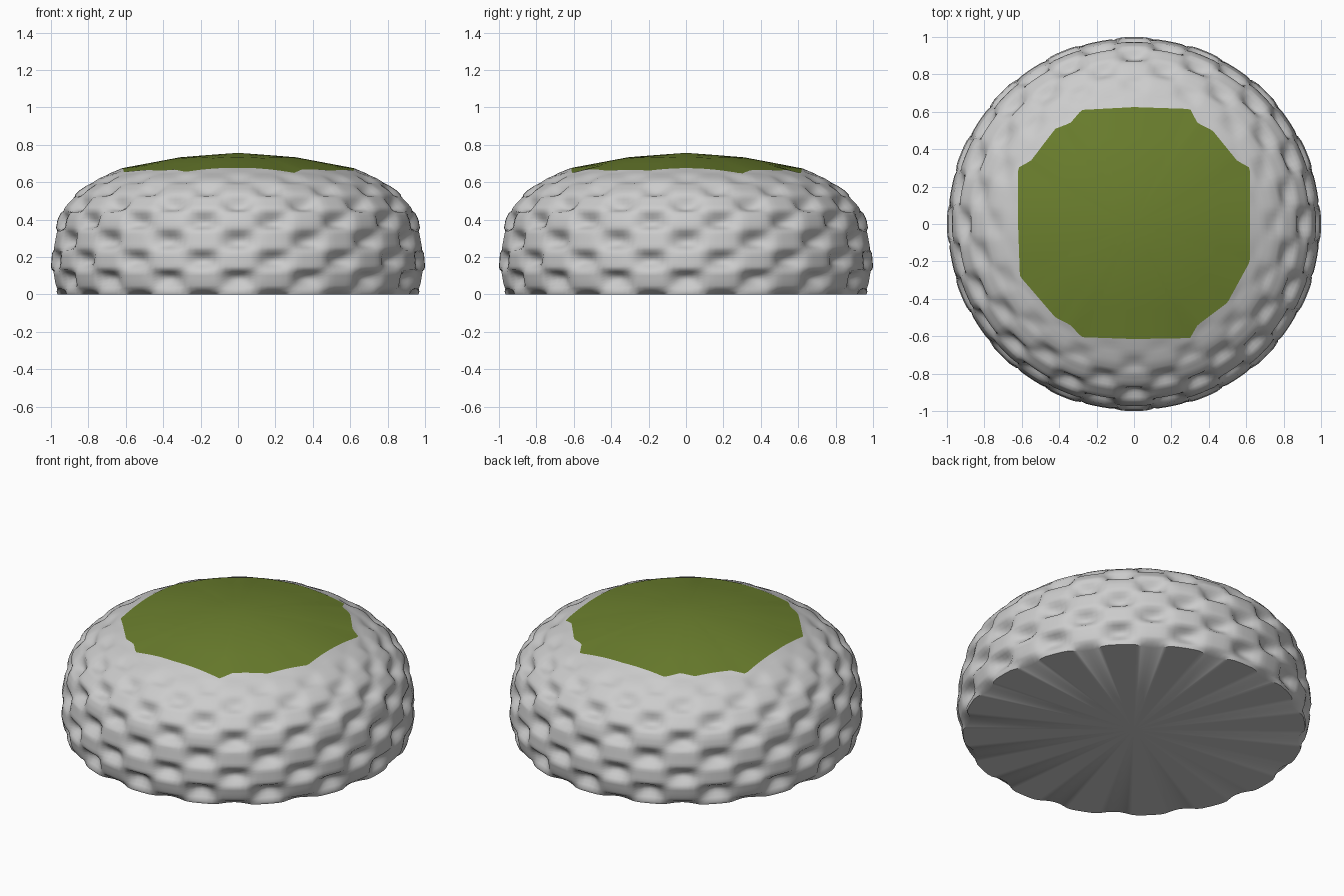
import bpy, bmesh
from math import sin, cos, pi, hypot
from mathutils import Vector

if "Cube" in bpy.data.objects:
    bpy.data.objects.remove(bpy.data.objects["Cube"])

SEG = 192
PROFILE = [(0.965, 0), (0.985, 0.06), (1.0, 0.15), (0.992, 0.25), (0.965, 0.4),
           (0.93, 0.47), (0.85, 0.555), (0.75, 0.62), (0.62, 0.675), (0.3, 0.735), (0, 0.757)]
# Irregular outline of the green patch, seen from above
PATCH = [(0.62, -0.2), (0.62, 0.3), (0.55, 0.34), (0.42, 0.5), (0.34, 0.54), (0.3, 0.615),
         (0, 0.625), (-0.28, 0.61), (-0.34, 0.54), (-0.42, 0.51), (-0.55, 0.34), (-0.62, 0.3),
         (-0.62, 0), (-0.61, -0.28), (-0.42, -0.5), (-0.34, -0.54), (-0.28, -0.605),
         (0, -0.615), (0.3, -0.61), (0.34, -0.54), (0.5, -0.42)]

LENGTHS = [0]
for a, b in zip(PROFILE, PROFILE[1:]):
    LENGTHS.append(LENGTHS[-1] + hypot(b[0] - a[0], b[1] - a[1]))


def profile_at(s):
    """Point on the dome profile at arc length s."""
    i = 0
    while i < len(PROFILE) - 2 and s > LENGTHS[i + 1]:
        i += 1
    t = (s - LENGTHS[i]) / (LENGTHS[i + 1] - LENGTHS[i])
    a, b = PROFILE[i], PROFILE[i + 1]
    return a[0] + (b[0] - a[0]) * t, a[1] + (b[1] - a[1]) * t


def arc_at_radius(r):
    """Arc length on the upper dome for a given radius."""
    for i in range(len(PROFILE) - 1, 3, -1):
        a, b = PROFILE[i - 1], PROFILE[i]
        if b[0] <= r <= a[0]:
            return LENGTHS[i - 1] + (a[0] - r) / (a[0] - b[0]) * (LENGTHS[i] - LENGTHS[i - 1])


def patch_radius(ang):
    """Distance from the axis to the patch outline in a direction."""
    d = Vector((cos(ang), sin(ang)))
    for i in range(len(PATCH)):
        p, q = Vector(PATCH[i - 1]), Vector(PATCH[i])
        e = q - p
        den = d.x * e.y - d.y * e.x
        if abs(den) < 1e-9:
            continue
        t = (p.x * e.y - p.y * e.x) / den
        u = (p.x * d.y - p.y * d.x) / den
        if t > 0 and -1e-6 <= u <= 1 + 1e-6:
            return t
    return 0.62


def surface(ang, s):
    """Dome surface with staggered dimples that fade toward the top."""
    r, z = profile_at(s)
    r0, z0 = profile_at(max(0, s - 0.04))
    r1, z1 = profile_at(s + 0.04)
    n = Vector((z1 - z0, r0 - r1)).normalized()
    wave = cos(16 * ang) * cos(pi * (s - 0.295) / 0.108)
    fade = min(1, max(0, (0.84 - s) / 0.4))
    depth = 0.055 * fade * max(0, (wave + 0.12) / 1.12)
    r -= n.x * depth
    z -= n.y * depth * (s > 0)
    return (r * cos(ang), r * sin(ang), max(0, z))


def make_object(name, rings, cap_start=None, cap_end=None):
    bm = bmesh.new()
    loops = [[bm.verts.new(p) for p in ring] for ring in rings]
    for lo, hi in zip(loops, loops[1:]):
        for i in range(SEG):
            j = (i + 1) % SEG
            bm.faces.new((lo[i], lo[j], hi[j], hi[i]))
    for centre, loop, flip in ((cap_start, loops[0], True), (cap_end, loops[-1], False)):
        if centre:
            c = bm.verts.new(centre)
            for i in range(SEG):
                a, b = loop[i], loop[(i + 1) % SEG]
                bm.faces.new((b, a, c) if flip else (a, b, c))
    mesh = bpy.data.meshes.new(name)
    bm.to_mesh(mesh)
    bm.free()
    ob = bpy.data.objects.new(name, mesh)
    bpy.context.collection.objects.link(ob)
    bpy.ops.object.select_all(action='DESELECT')
    ob.select_set(True)
    bpy.context.view_layer.objects.active = ob
    bpy.ops.object.shade_smooth_by_angle(angle=pi / 3)
    return ob


angles = [2 * pi * i / SEG for i in range(SEG)]
edge = [arc_at_radius(patch_radius(a)) for a in angles]

# Dimpled stone body with flat underside: regular rows, then rows easing to the patch edge
LOW, ROWS = 0.76, 44
rows = [[surface(a, LOW * k / ROWS) for a in angles] for k in range(ROWS + 1)]
for k in range(1, 5):
    rows.append([surface(a, LOW + (e - LOW) * k / 4) for a, e in zip(angles, edge)])
make_object("stone_body", rows, cap_start=(0, 0, 0))

# Green patch on top
rows = [rows[-1]]
for f in (0.75, 0.5, 0.25):
    ring = []
    for a in angles:
        r = patch_radius(a) * f
        ring.append((r * cos(a), r * sin(a), profile_at(arc_at_radius(r))[1]))
    rows.append(ring)
patch = make_object("grass_patch", rows, cap_end=(0, 0, 0.757))
mat = bpy.data.materials.new("grass_green")
mat.diffuse_color = (0.147, 0.212, 0.027, 1)
mat.use_nodes = True
mat.node_tree.nodes["Principled BSDF"].inputs["Base Color"].default_value = mat.diffuse_color
patch.data.materials.append(mat)
